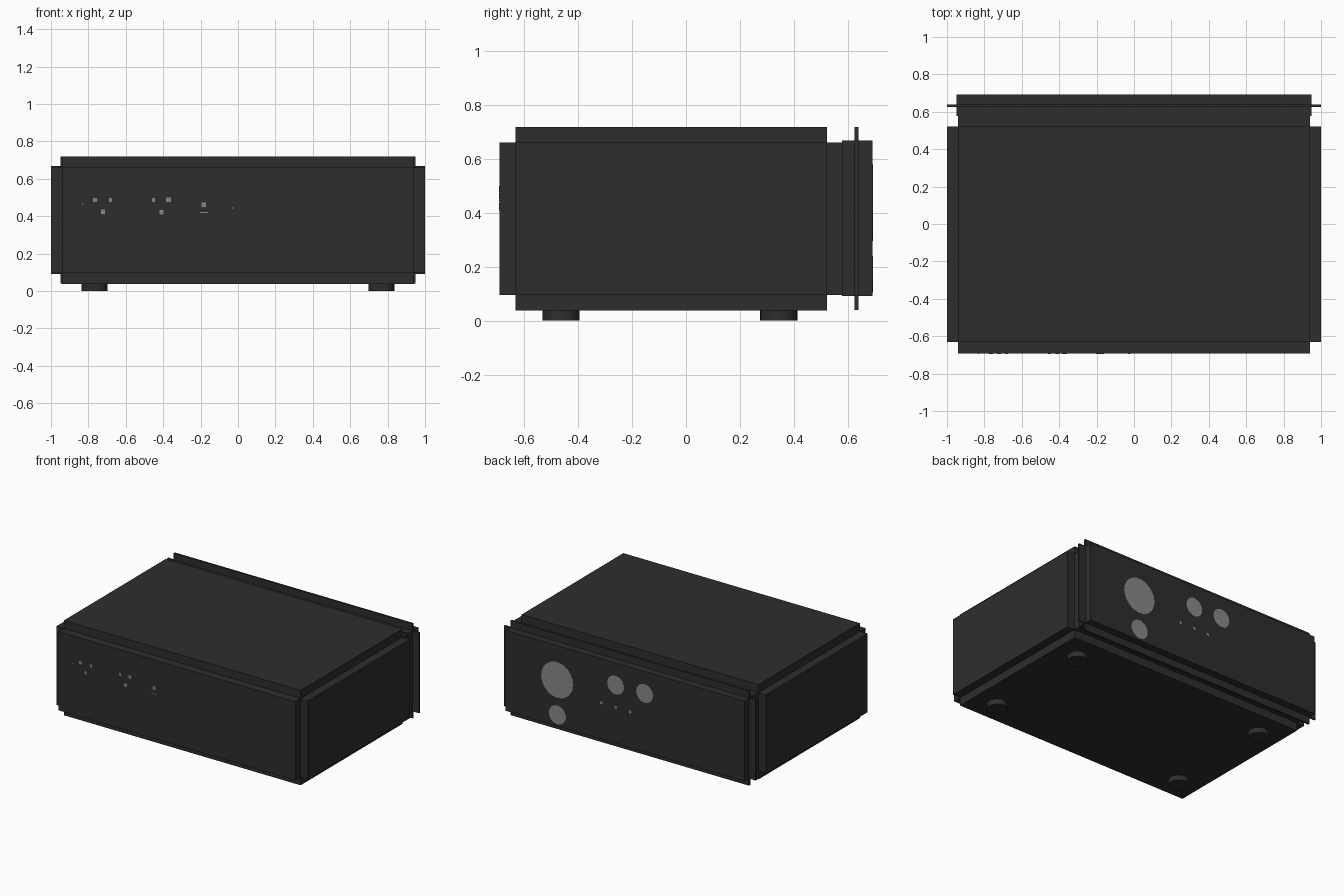
import bpy, bmesh
from mathutils import Vector, Matrix

if "Cube" in bpy.data.objects:
    bpy.data.objects.remove(bpy.data.objects["Cube"])


def material(name, rgb):
    m = bpy.data.materials.new(name)
    m.diffuse_color = (*rgb, 1.0)
    m.use_nodes = True
    m.node_tree.nodes["Principled BSDF"].inputs["Base Color"].default_value = m.diffuse_color
    return m


BLACK = material("charcoal black", (0.027, 0.027, 0.027))
GREY = material("connector grey", (0.25, 0.25, 0.27))


def finish(bm, name, mat):
    bmesh.ops.recalc_face_normals(bm, faces=bm.faces[:])
    me = bpy.data.meshes.new(name)
    bm.to_mesh(me)
    bm.free()
    me.materials.append(mat)
    ob = bpy.data.objects.new(name, me)
    bpy.context.collection.objects.link(ob)
    return ob


def add_box(bm, lo, hi):
    lo, hi = Vector(lo), Vector(hi)
    mtx = Matrix.Translation((lo + hi) / 2) @ Matrix.Diagonal((*(hi - lo), 1))
    bmesh.ops.create_cube(bm, size=1, matrix=mtx)


def padded_box(name, lo, hi, pad_x, pad_front, pad_back, pad_z):
    """Box whose six faces are each raised, leaving stepped notches on the edges."""
    bm = bmesh.new()
    add_box(bm, lo, hi)
    bm.normal_update()
    raised = bmesh.ops.extrude_discrete_faces(bm, faces=bm.faces[:])["faces"]
    for f in raised:
        n = f.normal.copy()
        if abs(n.x) > 0.5:
            d = pad_x
        elif abs(n.z) > 0.5:
            d = pad_z
        else:
            d = pad_front if n.y < 0 else pad_back
        bmesh.ops.translate(bm, verts=f.verts[:], vec=n * d)
    return finish(bm, name, BLACK)


def disc(name, x, y, z, r, axis, depth, mat, segs=32):
    bm = bmesh.new()
    rot = Matrix.Rotation(1.5707963, 4, 'X') if axis == 'Y' else Matrix()
    bmesh.ops.create_cone(bm, cap_ends=True, segments=segs, radius1=r, radius2=r,
                          depth=depth, matrix=Matrix.Translation((x, y, z)) @ rot)
    for f in bm.faces:
        f.smooth = len(f.verts) == 4
    for e in bm.edges:
        e.smooth = not any(len(f.verts) > 4 for f in e.link_faces)
    return finish(bm, name, mat)


# Main case and rear panel
padded_box("case", (-0.94, -0.632, 0.096), (0.94, 0.522, 0.661),
           0.06, 0.06, 0.056, 0.058)
padded_box("rear_panel", (-0.948, 0.625, 0.091), (0.948, 0.639, 0.668),
           0.052, 0.047, 0.053, 0.051)

# Four feet
for sx, side in ((-1, "left"), (1, "right")):
    for y, end in ((-0.463, "front"), (0.344, "back")):
        disc(f"foot_{end}_{side}", sx * 0.767, y, 0.022, 0.069, 'Z', 0.044, BLACK)

# Rear sockets and indicator dots: x, z, radius
rear = [(0.537, 0.423, 0.128), (0.535, 0.172, 0.068),
        (0.073, 0.51, 0.067), (-0.157, 0.512, 0.067),
        (0.188, 0.352, 0.011), (0.073, 0.35, 0.011), (-0.042, 0.348, 0.011)]
for i, (x, z, r) in enumerate(rear):
    disc(f"rear_socket_{i + 1}", x, 0.692, z, r, 'Y', 0.003, GREY)

# Front contact pins, small flat plates: x, z, width, height
front = [(-0.832, 0.464, 0.005, 0.008), (-0.765, 0.486, 0.021, 0.021),
         (-0.682, 0.486, 0.016, 0.021), (-0.722, 0.424, 0.021, 0.024),
         (-0.452, 0.486, 0.016, 0.021), (-0.372, 0.488, 0.026, 0.024),
         (-0.409, 0.421, 0.024, 0.024), (-0.182, 0.461, 0.024, 0.024),
         (-0.182, 0.419, 0.042, 0.006), (-0.027, 0.445, 0.011, 0.006)]
for i, (x, z, w, h) in enumerate(front):
    bm = bmesh.new()
    add_box(bm, (x - w / 2, -0.694, z - h / 2), (x + w / 2, -0.690, z + h / 2))
    finish(bm, f"front_pin_{i + 1}", GREY)
